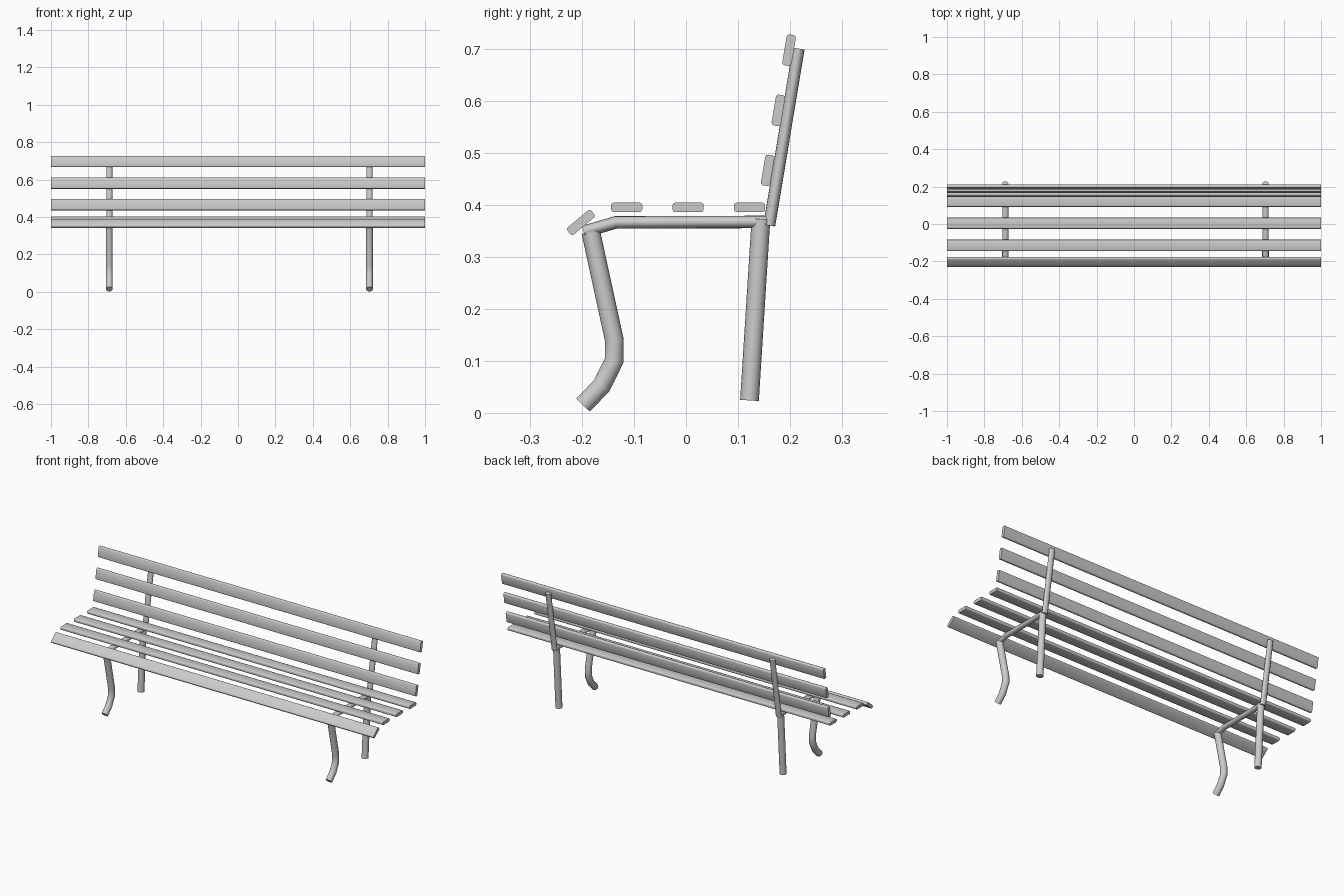
import bpy, bmesh
from math import cos, sin, pi, radians
from mathutils import Vector

cube = bpy.data.objects.get("Cube")
if cube:
    bpy.data.objects.remove(cube, do_unlink=True)

GREY = (0.6, 0.6, 0.6, 1.0)
paint = bpy.data.materials.new("light grey")
paint.use_nodes = True
paint.diffuse_color = GREY
paint.node_tree.nodes["Principled BSDF"].inputs["Base Color"].default_value = GREY


def finish(name, bm, angle):
    """Turn a bmesh into a smooth-shaded, painted object."""
    bmesh.ops.recalc_face_normals(bm, faces=bm.faces[:])
    mesh = bpy.data.meshes.new(name)
    bm.to_mesh(mesh)
    bm.free()
    mesh.materials.append(paint)
    obj = bpy.data.objects.new(name, mesh)
    bpy.context.collection.objects.link(obj)
    bpy.ops.object.select_all(action="DESELECT")
    obj.select_set(True)
    bpy.context.view_layer.objects.active = obj
    bpy.ops.object.shade_smooth_by_angle(angle=radians(angle))
    return obj


def tube(name, x, path, half_x, half_n, sides=16):
    """Mitred oval tube along a (y, z) path in the plane at x."""
    pts = [Vector(p) for p in path]
    dirs = [(b - a).normalized() for a, b in zip(pts, pts[1:])]
    bm = bmesh.new()
    rings = []
    for i, p in enumerate(pts):
        before, after = dirs[max(i - 1, 0)], dirs[min(i, len(dirs) - 1)]
        mid = (before + after).normalized()
        side = Vector((-mid.y, mid.x)) * half_n / mid.dot(after)
        ring = []
        for k in range(sides):
            a = 2 * pi * k / sides
            c = p + side * sin(a)
            ring.append(bm.verts.new((x + half_x * cos(a), c.x, c.y)))
        rings.append(ring)
    for r, s in zip(rings, rings[1:]):
        for k in range(sides):
            n = (k + 1) % sides
            bm.faces.new((r[k], r[n], s[n], s[k]))
    bm.faces.new(rings[0])
    bm.faces.new(rings[-1])
    return finish(name, bm, 40)


def slat(name, y, z, tilt):
    """Full-length plank with rounded long edges, tilted about x."""
    bm = bmesh.new()
    bmesh.ops.create_cube(bm, size=1)
    bmesh.ops.scale(bm, vec=(2.0, 0.06, 0.018), verts=bm.verts[:])
    long_edges = [e for e in bm.edges
                  if abs(e.verts[0].co.x - e.verts[1].co.x) > 1]
    bmesh.ops.bevel(bm, geom=long_edges, offset=0.005, segments=2,
                    profile=0.5, affect="EDGES")
    obj = finish(name, bm, 50)
    obj.location = (0, y, z)
    obj.rotation_euler.x = radians(tilt)


# Two tubular side frames
for side, x in (("right", -0.688), ("left", 0.703)):
    tube(side + "_front_leg", x, [(-0.183, 0.348), (-0.138, 0.141), (-0.138, 0.101),
                                  (-0.162, 0.052), (-0.198, 0.015)], 0.018, 0.018)
    tube(side + "_back_leg", x, [(0.144, 0.372), (0.122, 0.024)], 0.018, 0.018)
    tube(side + "_seat_rail", x, [(-0.197, 0.348), (-0.135, 0.366), (0.155, 0.367)],
         0.016, 0.012)
    tube(side + "_back_post", x, [(0.16, 0.36), (0.2165, 0.70)], 0.016, 0.0115)

# Seat slats, the front one rolled over the edge
slat("front_seat_slat", -0.202, 0.366, 40)
for i in range(3):
    slat(f"seat_slat_{i + 1}", -0.114 + 0.118 * i, 0.395, 0)

# Backrest slats, leaning with the posts
for i in range(3):
    slat(f"back_slat_{i + 1}", 0.157 + 0.0205 * i, 0.466 + 0.1155 * i, 80.5)
